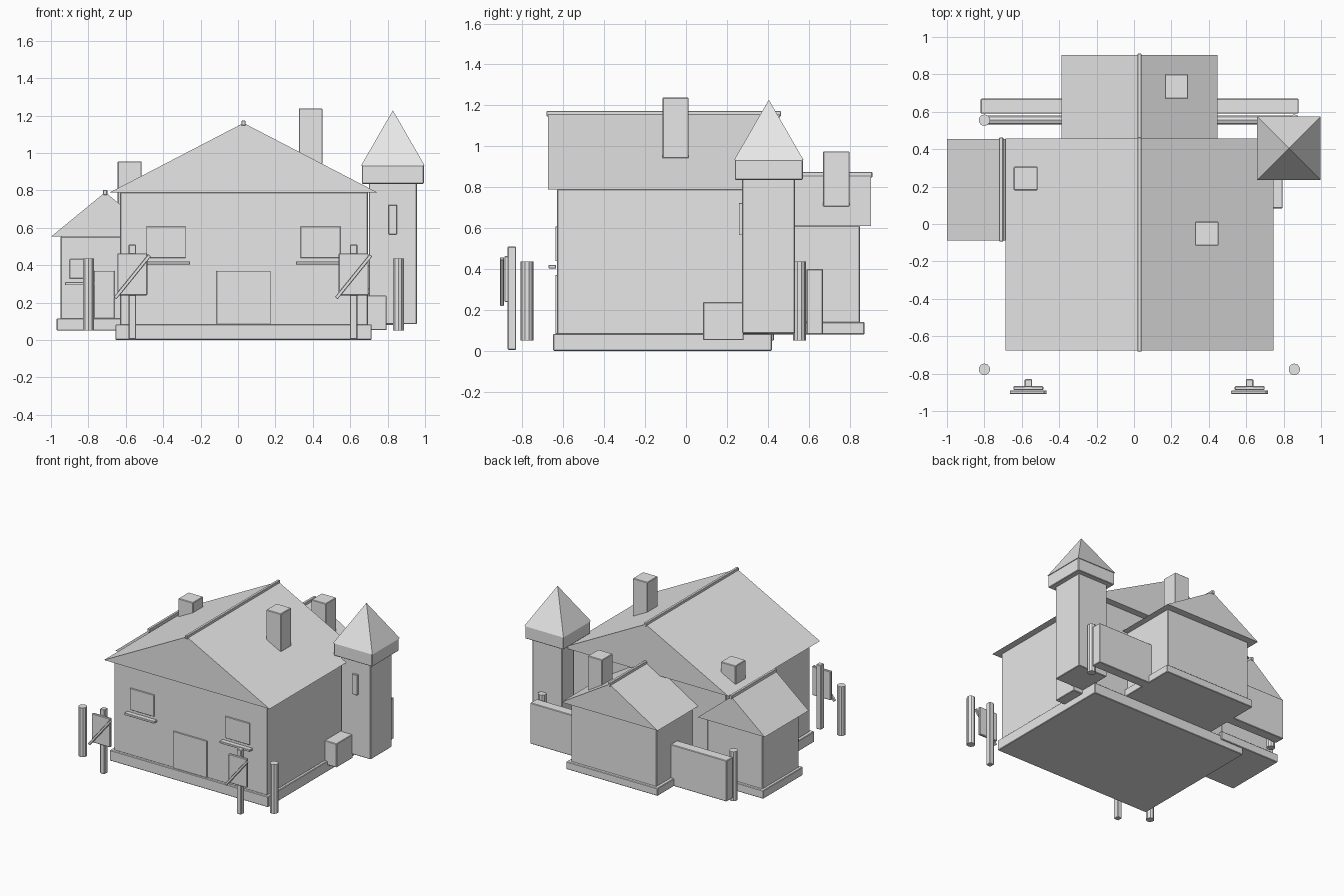
import bpy, bmesh, math
from mathutils import Matrix, Vector

cube = bpy.data.objects.get("Cube")
if cube:
    bpy.data.objects.remove(cube, do_unlink=True)

clay = bpy.data.materials.new("pale_grey")
clay.use_nodes = True
GREY = (0.8, 0.8, 0.8, 1)
clay.diffuse_color = GREY
clay.node_tree.nodes["Principled BSDF"].inputs["Base Color"].default_value = GREY


def finish(name, bm, bevel=0.0):
    bmesh.ops.recalc_face_normals(bm, faces=bm.faces)
    mesh = bpy.data.meshes.new(name)
    bm.to_mesh(mesh)
    bm.free()
    mesh.materials.append(clay)
    obj = bpy.data.objects.new(name, mesh)
    bpy.context.collection.objects.link(obj)
    if bevel:
        mod = obj.modifiers.new("edge_bevel", "BEVEL")
        mod.width = bevel
        mod.segments = 1
    return obj


def box(name, x, y, z, bevel=0.004):
    """Box from its (low, high) range on each axis."""
    bm = bmesh.new()
    size = [r[1] - r[0] for r in (x, y, z)]
    mid = [(r[1] + r[0]) / 2 for r in (x, y, z)]
    bmesh.ops.create_cube(bm, size=1, matrix=Matrix.Translation(mid) @ Matrix.Diagonal((*size, 1)))
    return finish(name, bm, bevel)


def gable_roof(name, x, y, z):
    """Triangular prism with its ridge along y, plus a ridge cap."""
    mid = (x[0] + x[1]) / 2
    bm = bmesh.new()
    tri = bm.faces.new([bm.verts.new(p) for p in
                        ((x[0], y[0], z[0]), (x[1], y[0], z[0]), (mid, y[0], z[1]))])
    ext = bmesh.ops.extrude_face_region(bm, geom=[tri], use_keep_orig=True)
    moved = [v for v in ext["geom"] if isinstance(v, bmesh.types.BMVert)]
    bmesh.ops.translate(bm, verts=moved, vec=(0, y[1] - y[0], 0))
    finish(name, bm)
    box(name + "_ridge", (mid - 0.011, mid + 0.011), (y[0] - 0.007, y[1] + 0.007),
        (z[1] - 0.014, z[1] + 0.013), 0.003)


def cone(name, center, r1, r2, depth, sides, turn):
    bm = bmesh.new()
    bmesh.ops.create_cone(bm, cap_ends=True, segments=sides, radius1=r1, radius2=r2,
                          depth=depth, matrix=Matrix.Translation(center) @ turn)
    return finish(name, bm)


def window(name, x, y, z):
    """Thin pane with a projecting sill below."""
    box(name, x, (y - 0.009, y + 0.02), z, 0.002)
    box(name + "_sill", (x[0] - 0.024, x[1] + 0.024), (y - 0.042, y - 0.005),
        (z[0] - 0.035, z[0] - 0.018), 0.002)


# Main house
box("main_base", (-0.655, 0.715), (-0.65, 0.42), (0, 0.083))
box("main_walls", (-0.63, 0.695), (-0.63, 0.405), (0.08, 0.79))
gable_roof("main_roof", (-0.687, 0.746), (-0.675, 0.457), (0.788, 1.16))
box("main_door", (-0.115, 0.175), (-0.639, -0.62), (0.083, 0.37), 0.002)
window("left_window", (-0.49, -0.28), -0.63, (0.438, 0.607))
window("right_window", (0.335, 0.547), -0.63, (0.438, 0.607))

# Rear wing
box("rear_base", (-0.365, 0.425), (0.3, 0.873), (0.08, 0.14))
box("rear_walls", (-0.34, 0.4), (0.3, 0.85), (0.135, 0.612))
gable_roof("rear_roof", (-0.388, 0.447), (0.4, 0.904), (0.61, 0.862))

# Side wing
box("side_base", (-0.97, -0.45), (-0.06, 0.43), (0.05, 0.115))
box("side_walls", (-0.948, -0.47), (-0.04, 0.408), (0.11, 0.553))
gable_roof("side_roof", (-1.0, -0.42), (-0.087, 0.455), (0.552, 0.79))
box("side_door", (-0.77, -0.66), (-0.049, -0.03), (0.115, 0.37), 0.002)
window("side_window", (-0.9, -0.79), -0.04, (0.328, 0.432))

# Chimneys
box("main_chimney", (0.325, 0.452), (-0.115, 0.013), (0.94, 1.238))
box("side_chimney", (-0.643, -0.515), (0.18, 0.307), (0.68, 0.955))
box("rear_chimney", (0.165, 0.29), (0.67, 0.8), (0.705, 0.975))

# Tower with a pyramid roof
TX, TY = 0.828, 0.405
box("tower_shaft", (TX - 0.128, TX + 0.128), (TY - 0.13, TY + 0.128), (0.085, 0.84))
box("tower_cap", (TX - 0.166, TX + 0.166), (TY - 0.166, TY + 0.166), (0.835, 0.935))
cone("tower_roof", (TX, TY, 1.08), 0.17 * math.sqrt(2), 0, 0.295, 4,
     Matrix.Rotation(math.pi / 4, 4, "Z"))
box("tower_window", (0.805, 0.85), (0.258, 0.29), (0.565, 0.722), 0.002)
box("storage_box", (0.68, 0.795), (0.083, 0.282), (0.052, 0.238))

# Rear fence, rails and corner posts
for side, outer, inner, px in (("right", -0.82, -0.33, -0.8), ("left", 0.88, 0.39, 0.857)):
    box(side + "_fence", sorted((outer, inner)), (0.59, 0.67), (0.08, 0.4))
    cone(side + "_rail", ((px + inner) / 2, 0.555, 0.25), 0.024, 0.024, abs(px - inner), 8,
         Matrix.Rotation(math.pi / 2, 4, "Y"))
    for end, py in (("front", -0.777), ("rear", 0.555)):
        cone(side + "_" + end + "_post", (px, py, 0.243), 0.031, 0.031, 0.385, 10, Matrix())

# Front signs, each a post, a board and a slanted bar
for side, sx in (("right", -0.565), ("left", 0.618)):
    box(side + "_sign_post", (sx - 0.02, sx + 0.02), (-0.872, -0.83), (0.005, 0.51))
    box(side + "_sign_board", (sx - 0.08, sx + 0.08), (-0.888, -0.867), (0.238, 0.463))
    bar = box(side + "_sign_bar", (-0.147, 0.147), (-0.009, 0.009), (-0.009, 0.009), 0.002)
    bar.location = Vector((sx, -0.9, 0.338))
    bar.rotation_euler.y = -math.radians(51)
